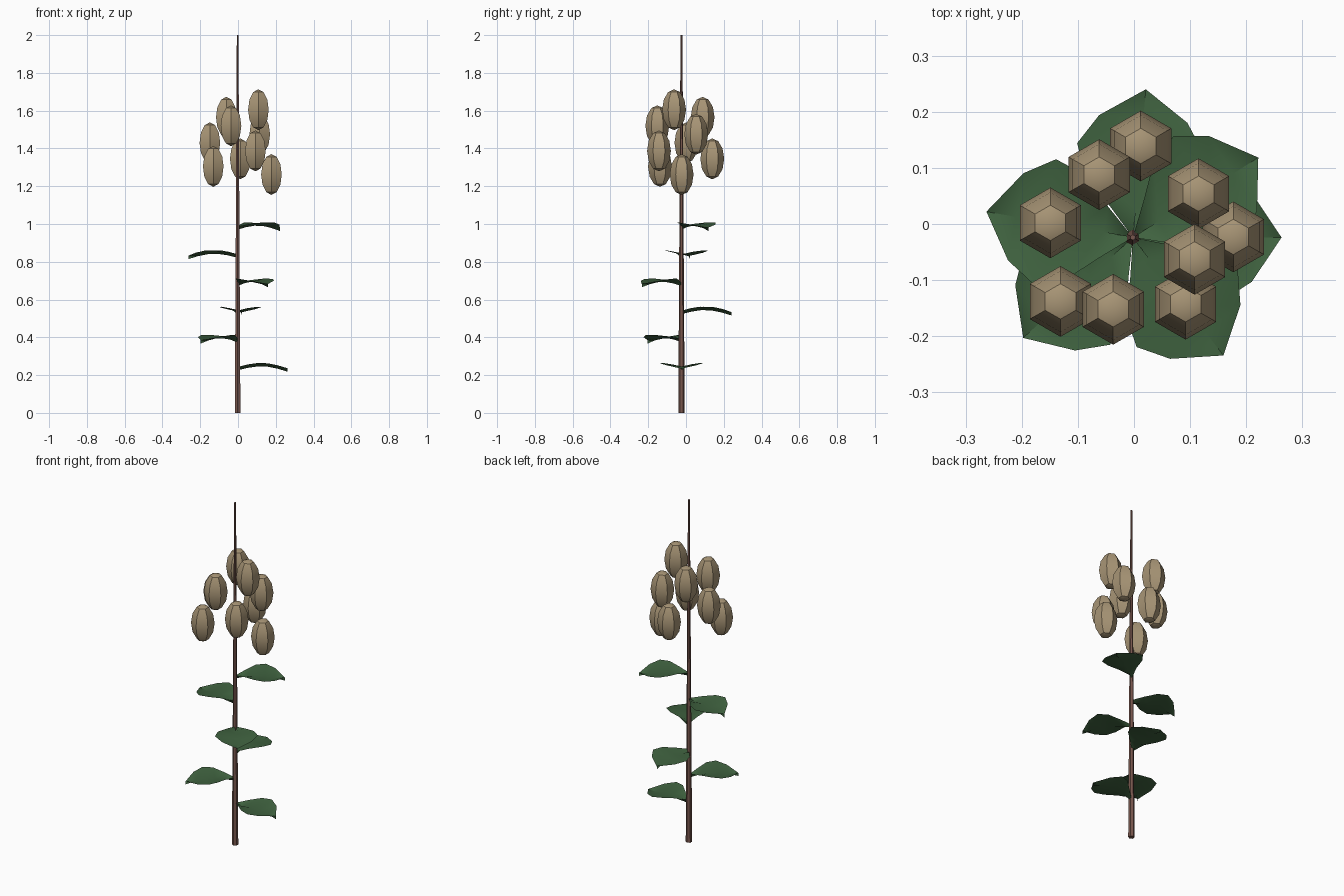
import bpy
import bmesh
from math import sin, pi, radians
from mathutils import Matrix

cube = bpy.data.objects.get("Cube")
if cube:
    bpy.data.objects.remove(cube, do_unlink=True)

STEM_X, STEM_Y = -0.002, -0.024


def material(name, rgb):
    mat = bpy.data.materials.new(name)
    mat.use_nodes = True
    mat.diffuse_color = (*rgb, 1)
    mat.node_tree.nodes["Principled BSDF"].inputs["Base Color"].default_value = (*rgb, 1)
    return mat


def finish(bm, name, mat, location):
    mesh = bpy.data.meshes.new(name)
    bm.to_mesh(mesh)
    bm.free()
    mesh.materials.append(mat)
    obj = bpy.data.objects.new(name, mesh)
    obj.location = location
    bpy.context.collection.objects.link(obj)
    bpy.ops.object.select_all(action="DESELECT")
    obj.select_set(True)
    bpy.context.view_layer.objects.active = obj
    bpy.ops.object.shade_smooth_by_angle(angle=radians(35))
    return obj


bark = material("brown_bark", (0.19, 0.095, 0.075))
green = material("leaf_green", (0.05, 0.122, 0.05))
tan = material("tan_pod", (0.39, 0.30, 0.18))

# Tapered stem
bm = bmesh.new()
bmesh.ops.create_cone(bm, cap_ends=True, segments=6, radius1=0.017, radius2=0.005,
                      depth=2, matrix=Matrix.Translation((0, 0, 1)))
finish(bm, "stem", bark, (STEM_X, STEM_Y, 0))


# Folded, arched leaf: a low midrib with raised edges
def leaf(name, angle, z, length=0.265, half_width=0.114, lift=0.018, steps=5):
    bm = bmesh.new()
    rows = []
    for i in range(steps + 1):
        t = i / steps
        arch = 0.025 * sin(pi * t) - 0.007 * t
        width = half_width * sin(pi * t ** 1.25)
        rows.append([bm.verts.new((t * length, side * width, arch + abs(side) * lift))
                     for side in (-1, 0, 1)])
    for a, b in zip(rows, rows[1:]):
        for j in range(2):
            bm.faces.new((a[j], b[j], b[j + 1], a[j + 1]))
    bmesh.ops.remove_doubles(bm, verts=bm.verts, dist=0.0001)
    obj = finish(bm, name, green, (STEM_X, STEM_Y, z))
    obj.rotation_euler.z = angle


# Leaves spiral up the stem by the golden angle
for k in range(6):
    leaf(f"leaf_{k + 1}", radians(-137.5 * k), 0.225 + 0.149 * k)

# Six-sided pods floating around the upper stem
pod_centres = [
    (0.115, 0.054, 1.475), (0.012, 0.139, 1.345), (-0.062, 0.088, 1.565),
    (-0.149, 0.002, 1.43), (-0.131, -0.138, 1.305), (-0.037, -0.152, 1.52),
    (0.092, -0.143, 1.387), (0.108, -0.063, 1.605), (0.177, -0.023, 1.262),
]
for k, centre in enumerate(pod_centres):
    bm = bmesh.new()
    bmesh.ops.create_uvsphere(bm, u_segments=6, v_segments=6, radius=1,
                              matrix=Matrix.Diagonal((0.063, 0.063, 0.108, 1)))
    finish(bm, f"pod_{k + 1}", tan, centre)
